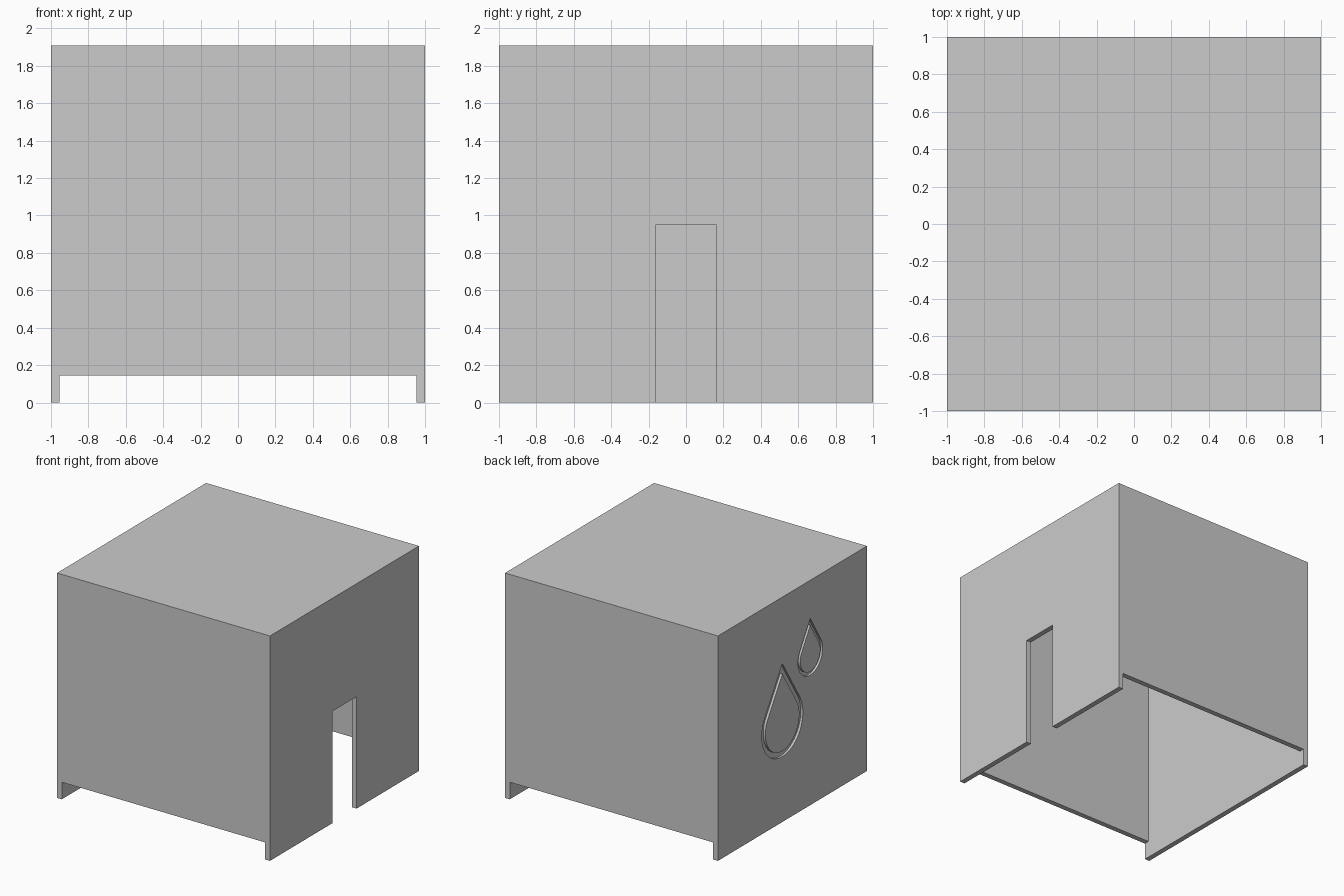
import bpy, bmesh, math

if "Cube" in bpy.data.objects:
    bpy.data.objects.remove(bpy.data.objects["Cube"], do_unlink=True)

HEIGHT = 1.91
WALL = 0.045
GAP = 0.145      # clearance under the front and back walls
GROOVE = 0.02    # depth of the engraved drops

grey = bpy.data.materials.new("light grey")
grey.use_nodes = True
grey.diffuse_color = (0.6, 0.6, 0.6, 1)
grey.node_tree.nodes["Principled BSDF"].inputs["Base Color"].default_value = (0.6, 0.6, 0.6, 1)


def finish(name, bm):
    bmesh.ops.recalc_face_normals(bm, faces=bm.faces)
    mesh = bpy.data.meshes.new(name)
    bm.to_mesh(mesh)
    bm.free()
    mesh.materials.append(grey)
    obj = bpy.data.objects.new(name, mesh)
    bpy.context.collection.objects.link(obj)
    return obj


def box(name, low, high):
    bm = bmesh.new()
    bmesh.ops.create_cube(bm, size=1)
    for v in bm.verts:
        v.co = [(a + b) / 2 + c * (b - a) for a, b, c in zip(low, high, v.co)]
    return finish(name, bm)


def drop_outline(y, z, radius, tip):
    """Round bottom with straight tangents meeting at a point on top."""
    start = math.asin(radius / tip)
    sweep = math.pi + 2 * start
    points = [(y, z + tip)]
    for i in range(41):
        a = start - sweep * i / 40
        points.append((y + radius * math.cos(a), z + radius * math.sin(a)))
    return points


def drop_ring(name, y, z, radius, tip, width):
    """Ring-shaped cutter that engraves one drop into the -x wall."""
    outer = drop_outline(y, z, radius, tip)
    inner = drop_outline(y, z, radius - width, tip * (radius - width) / radius)
    bm = bmesh.new()
    loops = [[bm.verts.new((x, *p)) for p in outline]
             for x, outline in ((-1.05, outer), (-1 + GROOVE, outer),
                                (-1 + GROOVE, inner), (-1.05, inner))]
    n = len(outer)
    for k in range(4):
        a, b = loops[k], loops[(k + 1) % 4]
        for i in range(n):
            j = (i + 1) % n
            bm.faces.new((a[i], a[j], b[j], b[i]))
    return finish(name, bm)


def cut(target, cutter):
    cutter.hide_render = True
    mod = target.modifiers.new(cutter.name, "BOOLEAN")
    mod.operation = "DIFFERENCE"
    mod.solver = "EXACT"
    mod.object = cutter
    bpy.context.view_layer.objects.active = target
    bpy.ops.object.modifier_apply(modifier=mod.name)
    bpy.data.objects.remove(cutter, do_unlink=True)


# Cover shell, open underneath
cover = box("box_cover", (-1, -1, 0), (1, 1, HEIGHT))
inside = 1 - WALL
cut(cover, box("cavity", (-inside, -inside, -0.1), (inside, inside, HEIGHT - WALL)))

# Clearance below the front and back walls
cut(cover, box("lower_gap", (-inside, -1.1, -0.2), (inside, 1.1, GAP)))

# Tall slot in the +x wall
cut(cover, box("side_slot", (0.8, -0.163, -0.2), (1.1, 0.163, 0.95)))

# Two engraved drops on the -x wall
cut(cover, drop_ring("large_drop", 0.135, 0.83, 0.275, 0.515, 0.047))
cut(cover, drop_ring("small_drop", -0.24, 1.27, 0.165, 0.315, 0.03))
